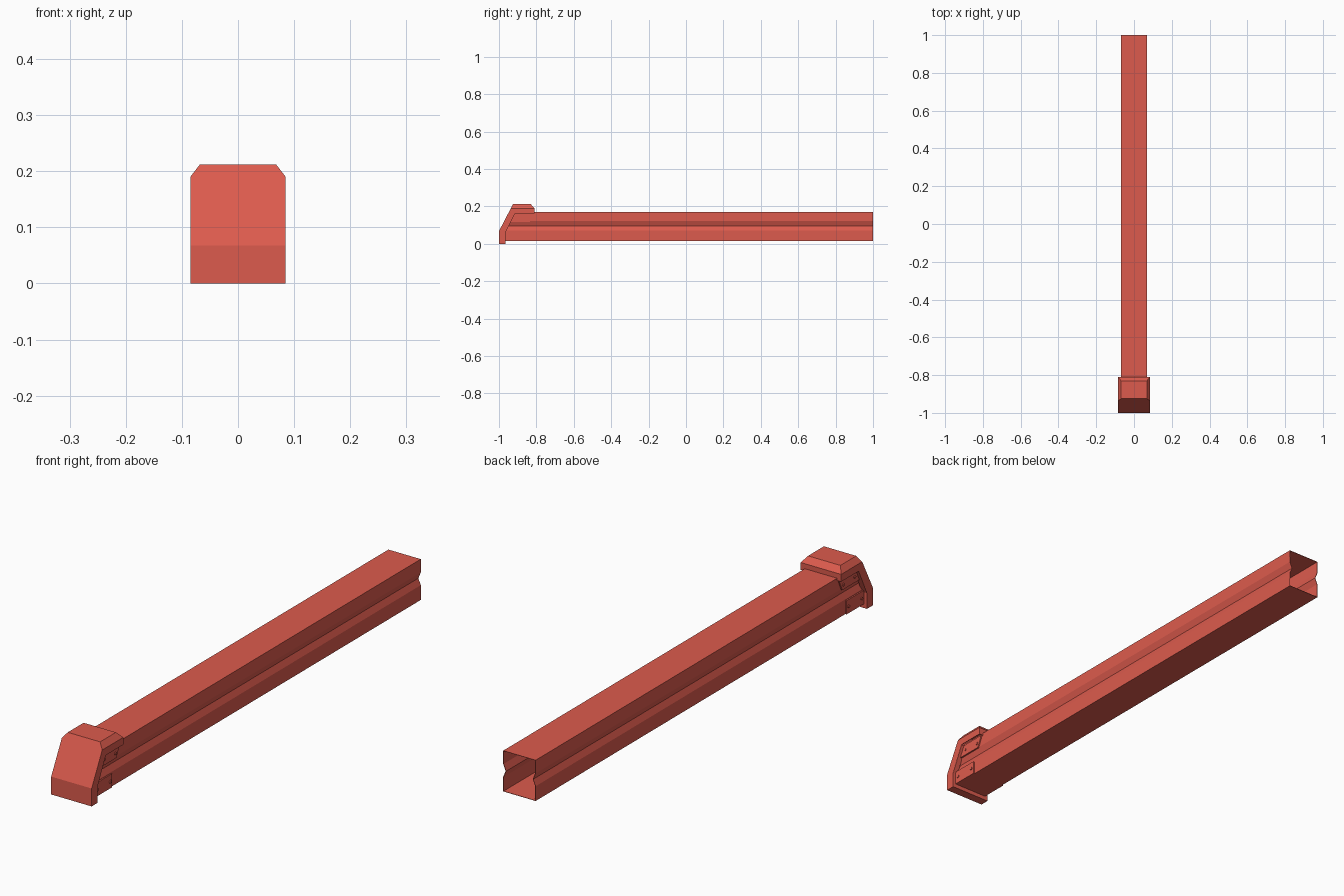
import bpy, bmesh, math
from mathutils import Matrix

if "Cube" in bpy.data.objects:
    bpy.data.objects.remove(bpy.data.objects["Cube"])

red = bpy.data.materials.new("coral red paint")
red.diffuse_color = (0.72, 0.105, 0.075, 1)
red.use_nodes = True
red.node_tree.nodes["Principled BSDF"].inputs["Base Color"].default_value = red.diffuse_color


def make(name, bm, thickness=0):
    bmesh.ops.remove_doubles(bm, verts=bm.verts, dist=1e-5)
    bmesh.ops.recalc_face_normals(bm, faces=bm.faces)
    me = bpy.data.meshes.new(name)
    bm.to_mesh(me)
    bm.free()
    me.materials.append(red)
    ob = bpy.data.objects.new(name, me)
    bpy.context.collection.objects.link(ob)
    if thickness:
        mod = ob.modifiers.new("sheet", 'SOLIDIFY')
        mod.thickness = thickness
        mod.offset = -1
    return ob


def face(bm, pts):
    return bm.faces.new([bm.verts.new(p) for p in pts])


def side_plate(name, s, outline, x0, x1):
    """Plate with a (y, z) outline, from x0 out to x1 on side s."""
    bm = bmesh.new()
    f = face(bm, [(s * x0, y, z) for y, z in outline])
    ext = bmesh.ops.extrude_face_region(bm, geom=[f])["geom"]
    for v in ext:
        if isinstance(v, bmesh.types.BMVert):
            v.co.x = s * x1
    # close the inner face again if the extrusion consumed it
    bmesh.ops.holes_fill(bm, edges=bm.edges, sides=0)
    return make(name, bm)


# Beam: hollow tube with a V groove along each side, open at the back
W = 0.068
half = [(W, 0.016), (W, 0.072), (W - 0.01, 0.096), (W, 0.121), (W, 0.171)]
ring = half + [(-x, z) for x, z in reversed(half)]
bm = bmesh.new()
front = [bm.verts.new((x, -0.965 + max(0, z - 0.072) * 0.45, z)) for x, z in ring]
back = [bm.verts.new((x, 1.0, z)) for x, z in ring]
for i in range(len(ring)):
    j = (i + 1) % len(ring)
    bm.faces.new((front[i], front[j], back[j], back[i]))
make("beam", bm, 0.002)

# End cap: bent sheet hood with chamfered top edges, open underneath
C, T = 0.085, 0.068
cheek = [(-1, 0), (-1, 0.068), (-0.9365, 0.19), (-0.81, 0.19),
         (-0.81, 0.162), (-0.915, 0.162), (-0.965, 0.06), (-0.965, 0)]
bm = bmesh.new()
for s in (-1, 1):
    face(bm, [(s * C, y, z) for y, z in cheek])
    face(bm, [(s * C, -0.9365, 0.19), (s * C, -0.81, 0.19),
              (s * T, -0.83, 0.212), (s * T, -0.925, 0.212)])
face(bm, [(-C, -1, 0), (C, -1, 0), (C, -1, 0.068), (-C, -1, 0.068)])
face(bm, [(-C, -1, 0.068), (C, -1, 0.068), (C, -0.9365, 0.19),
          (T, -0.925, 0.212), (-T, -0.925, 0.212), (-C, -0.9365, 0.19)])
face(bm, [(-T, -0.925, 0.212), (T, -0.925, 0.212), (T, -0.83, 0.212), (-T, -0.83, 0.212)])
face(bm, [(-T, -0.83, 0.212), (T, -0.83, 0.212), (C, -0.81, 0.19), (-C, -0.81, 0.19)])
face(bm, [(-C, -0.81, 0.19), (C, -0.81, 0.19), (C, -0.81, 0.162), (-C, -0.81, 0.162)])
face(bm, [(-C, -1, 0), (C, -1, 0), (C, -0.965, 0), (-C, -0.965, 0)])
face(bm, [(-C, -0.965, 0), (C, -0.965, 0), (C, -0.965, 0.06), (-C, -0.965, 0.06)])
make("end_cap", bm, 0.003)

# Mounting tabs with bolts, and cap returns, on both sides
lower = [(-0.965, 0.016), (-0.86, 0.016), (-0.86, 0.068), (-0.965, 0.068)]
upper = [(-0.94, 0.118), (-0.834, 0.118), (-0.814, 0.162), (-0.916, 0.162)]
slope = [(-0.969, 0.06), (-0.965, 0.06), (-0.915, 0.162), (-0.919, 0.162)]
bolts = [(-0.95, 0.042), (-0.872, 0.042), (-0.908, 0.14), (-0.84, 0.137)]
for s, side in ((-1, "left"), (1, "right")):
    side_plate(side + "_lower_tab", s, lower, W - 0.002, W + 0.005)
    side_plate(side + "_upper_tab", s, upper, W - 0.002, W + 0.005)
    side_plate(side + "_cap_return", s, slope, W - 0.004, C - 0.001)
    for k, (y, z) in enumerate(bolts):
        bm = bmesh.new()
        bmesh.ops.create_cone(
            bm, cap_ends=True, segments=8, radius1=0.006, radius2=0.006, depth=0.006,
            matrix=Matrix.Translation((s * (W + 0.005), y, z))
            @ Matrix.Rotation(math.pi / 2, 4, 'Y'))
        make(f"{side}_bolt_{k + 1}", bm)
